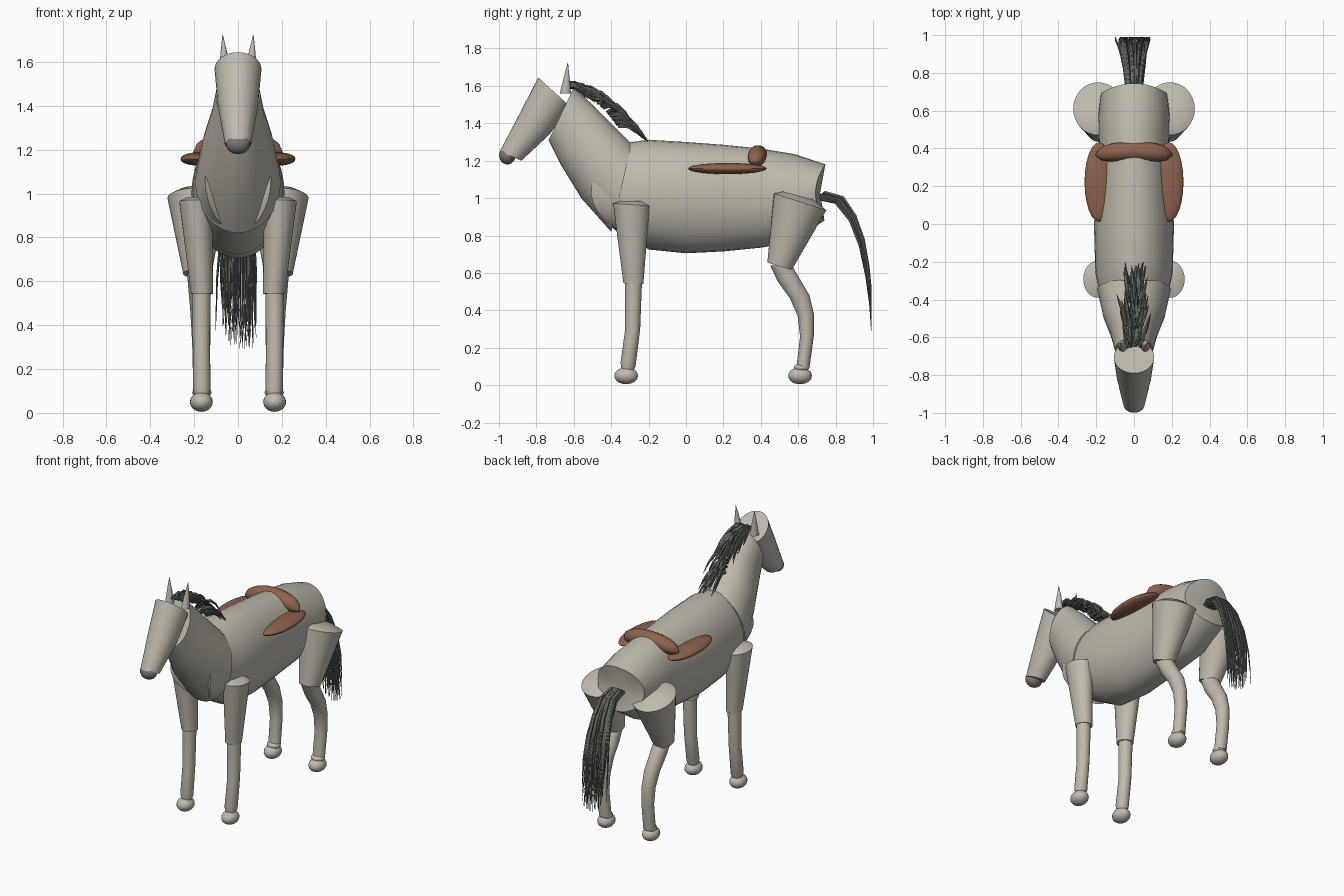
import bpy, bmesh, math, random
from mathutils import Vector, Matrix

cube = bpy.data.objects.get("Cube")
if cube:
    bpy.data.objects.remove(cube, do_unlink=True)
random.seed(4)


def material(name, rgb):
    m = bpy.data.materials.new(name)
    m.use_nodes = True
    m.diffuse_color = (*rgb, 1)
    m.node_tree.nodes["Principled BSDF"].inputs["Base Color"].default_value = (*rgb, 1)
    return m


COAT = material("pale grey coat", (0.52, 0.49, 0.42))
HAIR = material("dark grey hair", (0.13, 0.13, 0.115))
MUZZLE = material("muzzle grey", (0.2, 0.19, 0.175))
LEATHER = material("brown leather", (0.27, 0.125, 0.075))


def finish(bm, name, mat):
    bmesh.ops.recalc_face_normals(bm, faces=bm.faces)
    mesh = bpy.data.meshes.new(name)
    bm.to_mesh(mesh)
    bm.free()
    mesh.materials.append(mat)
    ob = bpy.data.objects.new(name, mesh)
    bpy.context.collection.objects.link(ob)
    bpy.ops.object.select_all(action="DESELECT")
    ob.select_set(True)
    bpy.context.view_layer.objects.active = ob
    bpy.ops.object.shade_smooth_by_angle(angle=math.radians(35))
    return ob


def skin(bm, rings):
    """Bridge rings of points and close both ends with a fan."""
    loops = [[bm.verts.new(p) for p in ring] for ring in rings]
    n = len(loops[0])
    for a, b in zip(loops, loops[1:]):
        for i in range(n):
            j = (i + 1) % n
            bm.faces.new((a[i], a[j], b[j], b[i]))
    for ring, loop in ((rings[0], loops[0]), (rings[-1], loops[-1])):
        hub = bm.verts.new(sum((Vector(p) for p in ring), Vector()) / n)
        for i in range(n):
            bm.faces.new((loop[i], loop[(i + 1) % n], hub))


def oval(y1, z1, y2, z2, x, rx, bend=0, n=32):
    """Oval ring whose ends in the side plane are (y1, z1) and (y2, z2)."""
    pts = []
    for i in range(n):
        a = math.tau * i / n
        c, s = math.cos(a), math.sin(a)
        pts.append(Vector((x + rx * c,
                           (y1 + y2) / 2 + (y1 - y2) / 2 * s + bend * c * c,
                           (z1 + z2) / 2 + (z1 - z2) / 2 * s)))
    return pts


def loft(name, sections, mat=COAT):
    bm = bmesh.new()
    skin(bm, [oval(*s) for s in sections])
    return finish(bm, name, mat)


def tube(bm, path, radii, n):
    """Round tube along a path of points."""
    rings = []
    for i, p in enumerate(path):
        t = path[min(i + 1, len(path) - 1)] - path[max(i - 1, 0)]
        u = t.cross(Vector((0.1, 1, 0.3))).normalized()
        v = t.cross(u).normalized()
        rings.append([p + radii[i] * (u * math.cos(math.tau * k / n) + v * math.sin(math.tau * k / n))
                      for k in range(n)])
    skin(bm, rings)


def ball(name, centre, size, mat=COAT, turn=0):
    bm = bmesh.new()
    mtx = Matrix.Translation(centre) @ Matrix.Rotation(turn, 4, "Y") @ Matrix.Diagonal((*size, 1))
    bmesh.ops.create_uvsphere(bm, u_segments=24, v_segments=14, radius=1, matrix=mtx)
    return finish(bm, name, mat)


# Barrel, with saddle-shaped ends
loft("body", [(-.29, 1.3, -.38, .83, 0, .15, -.17), (-.2, 1.312, -.2, .725, 0, .205, -.06),
              (0, 1.3, 0, .705, 0, .212), (.2, 1.285, .2, .715, 0, .195),
              (.4, 1.265, .4, .735, 0, .185), (.58, 1.235, .56, .76, 0, .19),
              (.745, 1.18, .74, .88, 0, .175, -.05)])

# Neck and head
loft("neck", [(-.6, 1.59, -.735, 1.31, 0, .1), (-.5, 1.5, -.67, 1.18, 0, .122),
              (-.4, 1.4, -.56, 1.0, 0, .165), (-.29, 1.29, -.4, .82, 0, .195)])
loft("head", [(-.79, 1.645, -.62, 1.49, 0, .107), (-.88, 1.47, -.73, 1.34, 0, .092),
              (-.995, 1.25, -.88, 1.2, 0, .06)])
ball("nose", (0, -.955, 1.228), (.056, .044, .048), MUZZLE)

for s, side in ((1, "left"), (-1, "right")):
    loft(side + "_ear", [(-.675, 1.56, -.615, 1.56, s * .06, .026),
                         (-.655, 1.64, -.622, 1.64, s * .064, .016),
                         (-.633, 1.725, -.631, 1.725, s * .07, .001)])

    # Front leg
    loft(side + "_front_upper_leg", [(-.35, .985, -.24, .985, s * .185, .045),
                                     (-.39, .972, -.195, .958, s * .193, .075),
                                     (-.335, .545, -.228, .54, s * .164, .05)])
    loft(side + "_front_lower_leg", [(-.325, .56, -.235, .56, s * .167, .043),
                                     (-.325, .3, -.245, .3, s * .167, .039),
                                     (-.35, .12, -.27, .1, s * .165, .04),
                                     (-.345, .08, -.285, .07, s * .165, .03)])
    ball(side + "_front_hoof", (s * .167, -.32, .05), (.052, .063, .045))

    # Hind leg
    loft(side + "_hind_upper_leg", [(.52, 1.035, .685, .99, s * .19, .08),
                                    (.47, 1.025, .75, .935, s * .19, .132),
                                    (.435, .655, .565, .615, s * .185, .065)])
    loft(side + "_hind_lower_leg", [(.45, .64, .565, .64, s * .18, .052),
                                    (.49, .555, .61, .565, s * .176, .05),
                                    (.555, .465, .66, .48, s * .172, .046),
                                    (.597, .37, .685, .375, s * .169, .043),
                                    (.61, .26, .683, .26, s * .167, .04),
                                    (.59, .09, .66, .09, s * .165, .04)])
    ball(side + "_hind_ankle", (s * .165, .617, .093), (.044, .04, .024))
    ball(side + "_hind_hoof", (s * .167, .61, .05), (.052, .063, .045))

    # Saddle flap
    ball(side + "_saddle_flap", (s * .185, .222, 1.158), (.077, .21, .03), LEATHER)

# Raised back of the saddle
bm = bmesh.new()
arc, thick = [], []
for i in range(-8, 9):
    t = i / 8
    arc.append(Vector((.2 * t, .385 - .02 * t * t, 1.232 - .045 * t ** 2)))
    thick.append(.05 * math.sqrt(1.02 - t ** 4))
tube(bm, arc, thick, 20)
finish(bm, "saddle_back", LEATHER)

# Mane: tapered locks swept back from the crest
bm = bmesh.new()
for i in range(85):
    t = random.random()
    root = Vector((random.uniform(-.035, .035), -.66 + .3 * t, 1.6 - .19 * t * t - .03 * t))
    length = random.uniform(.11, .17)
    drift = root.x * 1.2 + random.uniform(-.02, .02)
    lift = random.uniform(0, .035)
    path = [root + Vector((drift * k, length * k, lift * math.sin(k * 3) - length * .55 * k * k))
            for k in (0, .25, .5, .75, 1)]
    tube(bm, path, (.008, .011, .01, .007, .001), 5)
finish(bm, "mane", HAIR)

# Tail: long strands arching out of the rump and fraying at the tips
curve = [Vector(p) for p in ((0, .72, 1.015), (0, .82, .99), (0, .89, .89), (0, .94, .75),
                             (0, .97, .58), (0, .985, .43), (0, .99, .29))]
bm = bmesh.new()
for i in range(75):
    spread, depth = random.uniform(-1, 1), random.uniform(-1, 1)
    stray, short = random.uniform(-.04, .04), random.uniform(0, .3)
    path = []
    for k, p in enumerate(curve):
        f = k / (len(curve) - 1)
        width = .04 + .045 * min(1, f * 1.6)
        q = p + Vector((spread * width + stray * f * f, depth * .024 * (1 - f) * .9, depth * .016 * (1 - f)))
        q.x *= 1 - .35 * max(0, f - .6)
        q.z += short * f ** 3 * .6
        path.append(q)
    tube(bm, path, (.008, .009, .008, .007, .005, .003, .001), 5)
finish(bm, "tail", HAIR)
